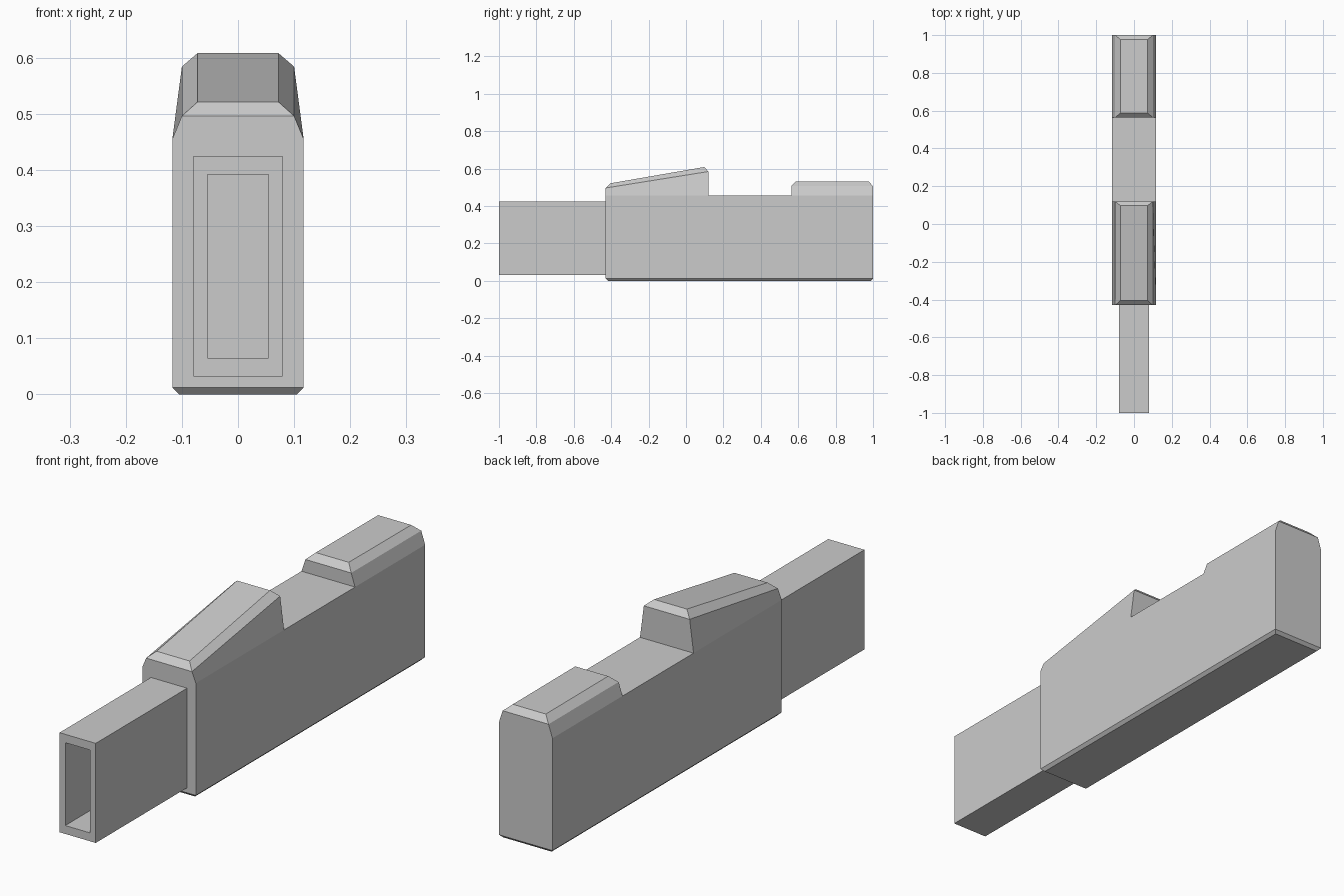
import bpy, bmesh

if "Cube" in bpy.data.objects:
    bpy.data.objects.remove(bpy.data.objects["Cube"])


def ring(bm, hx, yz):
    """Closed loop: along +x side front to back, then back along -x side."""
    pts = [(hx, y, z) for y, z in yz] + [(-hx, y, z) for y, z in reversed(yz)]
    return [bm.verts.new(p) for p in pts]


def loft(bm, rings):
    for a, b in zip(rings, rings[1:]):
        n = len(a)
        for i in range(n):
            j = (i + 1) % n
            bm.faces.new((a[i], a[j], b[j], b[i]))


def finish(bm, name):
    bmesh.ops.recalc_face_normals(bm, faces=bm.faces)
    mesh = bpy.data.meshes.new(name)
    bm.to_mesh(mesh)
    bm.free()
    obj = bpy.data.objects.new(name, mesh)
    bpy.context.collection.objects.link(obj)
    return obj


HX = 0.117
FRONT, HUMP_END, BLOCK_START, BACK = -0.43, 0.12, 0.563, 1.0
CH = 0.025

# Main casing: bevelled bottom and straight walls
bm = bmesh.new()
stations = (FRONT, HUMP_END, BLOCK_START, BACK)
bottom = ring(bm, HX - 0.012, [(FRONT + 0.012, 0), (HUMP_END, 0),
                               (BLOCK_START, 0), (BACK - 0.012, 0)])
low = ring(bm, HX, [(y, 0.012) for y in stations])
top = ring(bm, HX, [(y, 0.455) for y in stations])
loft(bm, [bottom, low, top])
bm.faces.new(bottom)
bm.faces.new((top[1], top[2], top[5], top[6]))   # deck between raised parts

# Raised parts: sloped front sight hump and flat rear block
for base, y0, y1, z0, z1 in (
        ([top[i] for i in (0, 1, 6, 7)], FRONT, HUMP_END, 0.496, 0.584),
        ([top[i] for i in (2, 3, 4, 5)], BLOCK_START, BACK, 0.506, 0.506)):
    shoulder = ring(bm, 0.1, [(y0, z0), (y1, z1)])
    crown = ring(bm, 0.072, [(y0 + CH, z0 + CH), (y1 - CH + 0.002, z1 + CH - 0.001)])
    loft(bm, [base, shoulder, crown])
    bm.faces.new(crown)
finish(bm, "casing")

# Rectangular hollow sleeve, its bore ends at the casing front
bm = bmesh.new()
loops = []
for hx, z0, z1, y in ((0.079, 0.032, 0.425, FRONT), (0.079, 0.032, 0.425, -1.0),
                      (0.054, 0.065, 0.392, -1.0), (0.054, 0.065, 0.392, FRONT)):
    loops.append(ring(bm, hx, [(y, z0), (y, z1)]))
loft(bm, loops + [loops[0]])
finish(bm, "front_sleeve")
